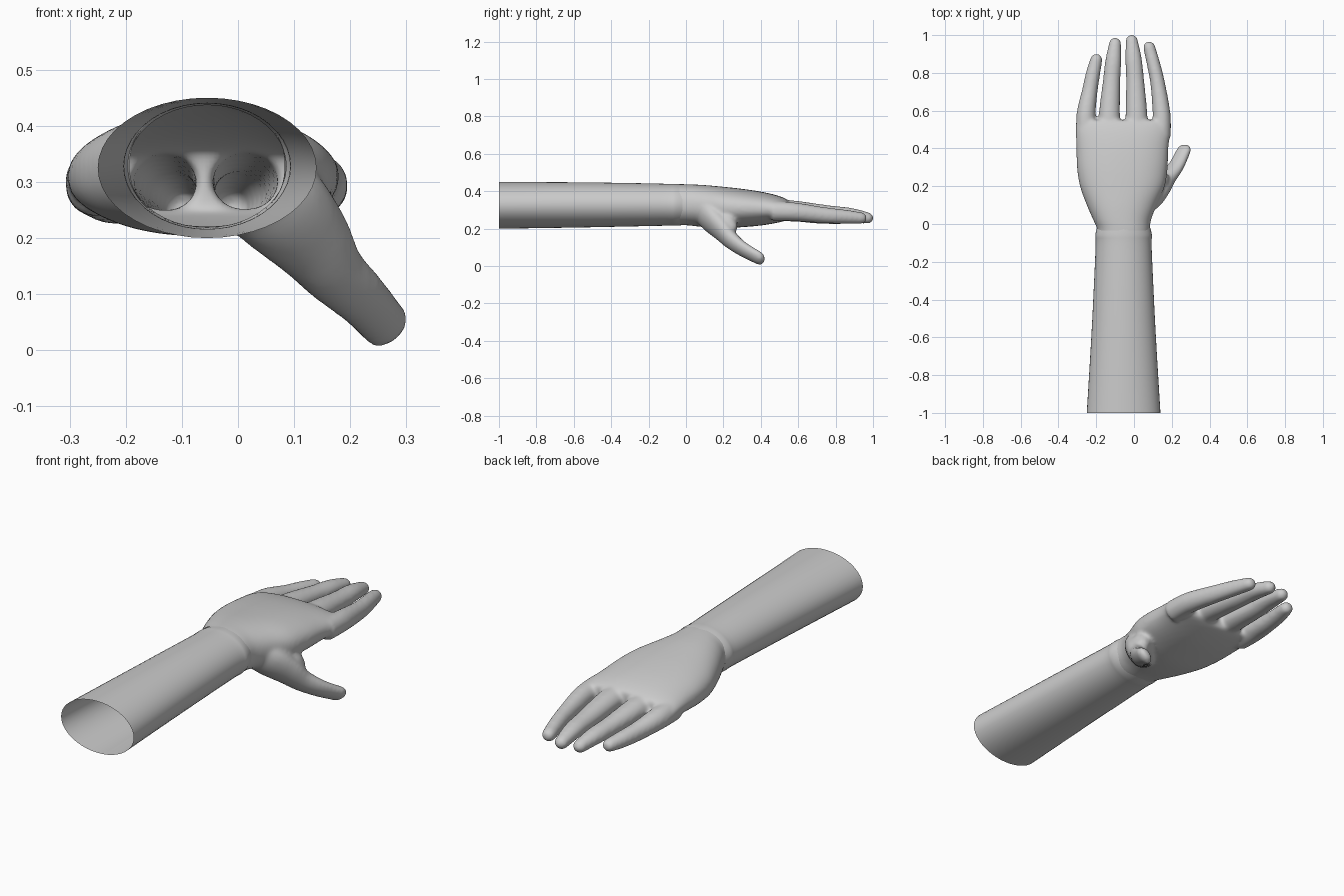
import bpy, bmesh, math
from mathutils import Vector

if "Cube" in bpy.data.objects:
    bpy.data.objects.remove(bpy.data.objects["Cube"])

skin = bpy.data.materials.new("plain grey")
skin.diffuse_color = (0.6, 0.6, 0.6, 1)
skin.use_nodes = True
skin.node_tree.nodes["Principled BSDF"].inputs["Base Color"].default_value = skin.diffuse_color


def spow(v, p):
    return math.copysign(abs(v) ** p, v)


def loft(bm, sections, sides, hint=(1, 0, 0), power=1.0, caps=True, axis=None):
    """Skin rings through sections of (centre, half width, half thickness)."""
    rings = []
    pts = [Vector(s[0]) for s in sections]
    for i, (c, ru, rv) in enumerate(sections):
        d = axis or (pts[min(i + 1, len(pts) - 1)] - pts[max(i - 1, 0)])
        d = Vector(d).normalized()
        h = Vector(hint)
        u = (h - d * h.dot(d)).normalized()
        v = u.cross(d)
        ring = []
        for k in range(sides):
            a = 2 * math.pi * k / sides
            ring.append(bm.verts.new(Vector(c) + u * ru * spow(math.cos(a), power)
                                     + v * rv * spow(math.sin(a), power)))
        rings.append(ring)
    for a, b in zip(rings, rings[1:]):
        for k in range(sides):
            n = (k + 1) % sides
            bm.faces.new((a[k], a[n], b[n], b[k]))
    if caps:
        bm.faces.new(rings[0][::-1])
        bm.faces.new(rings[-1])


def interpolate(keys, steps):
    """Smooth curve through rows of numbers."""
    out = []
    for i in range(len(keys) - 1):
        p0, p1 = keys[max(i - 1, 0)], keys[i]
        p2, p3 = keys[i + 1], keys[min(i + 2, len(keys) - 1)]
        for s in range(steps):
            t = s / steps
            out.append([0.5 * (2 * b + (c - a) * t + (2 * a - 5 * b + 4 * c - d) * t * t
                               + (3 * b - a - 3 * c + d) * t ** 3)
                        for a, b, c, d in zip(p0, p1, p2, p3)])
    out.append(list(keys[-1]))
    return out


def digit(bm, keys, tip, hint=(1, 0, 0)):
    """Tapered finger with a rounded tip; keys are x, y, z, half width, half thickness."""
    rows = interpolate(keys, 6)
    sections = [((r[0], r[1], r[2]), r[3], r[4]) for r in rows]
    end = Vector(rows[-1][:3])
    d = (end - Vector(rows[-2][:3])).normalized()
    for a in (20, 40, 58, 74, 84):
        a = math.radians(a)
        sections.append((tuple(end + d * tip * math.sin(a)),
                         rows[-1][3] * math.cos(a), rows[-1][4] * math.cos(a)))
    loft(bm, sections, 24, hint)


def finish(bm, name):
    bmesh.ops.recalc_face_normals(bm, faces=bm.faces)
    mesh = bpy.data.meshes.new(name)
    bm.to_mesh(mesh)
    bm.free()
    mesh.materials.append(skin)
    ob = bpy.data.objects.new(name, mesh)
    bpy.context.collection.objects.link(ob)
    bpy.ops.object.select_all(action='DESELECT')
    ob.select_set(True)
    bpy.context.view_layer.objects.active = ob
    return ob


# Forearm: open tube; rows are y, half width, half height, centre z
bm = bmesh.new()
arm = [(-1, 0.195, 0.125, 0.325), (-0.6, 0.171, 0.121, 0.327), (-0.3, 0.156, 0.116, 0.328),
       (-0.11, 0.148, 0.112, 0.328), (-0.06, 0.15, 0.112, 0.328), (-0.02, 0.141, 0.109, 0.328)]
loft(bm, [((-0.055, y, z), w, h) for y, w, h, z in interpolate(arm, 4)],
     44, caps=False, axis=(0, 1, 0))
finish(bm, "forearm")
bpy.ops.object.shade_smooth_by_angle()

# Palm: rows are y, left x, right x, bottom z, top z
bm = bmesh.new()
palm = [(-0.09, -0.192, 0.082, 0.222, 0.436), (-0.03, -0.194, 0.084, 0.22, 0.438),
        (0.02, -0.215, 0.09, 0.217, 0.437), (0.1, -0.25, 0.12, 0.208, 0.433),
        (0.2, -0.286, 0.163, 0.203, 0.424), (0.3, -0.302, 0.178, 0.208, 0.413),
        (0.4, -0.305, 0.182, 0.217, 0.398), (0.48, -0.308, 0.19, 0.23, 0.38),
        (0.53, -0.307, 0.193, 0.242, 0.362), (0.55, -0.296, 0.183, 0.252, 0.348)]
loft(bm, [(((l + r) / 2, y, (b + t) / 2), (r - l) / 2, (t - b) / 2)
          for y, l, r, b, t in interpolate(palm, 4)], 48, power=0.9, axis=(0, 1, 0))

# Four fingers: base x, middle x, tip x, tip y, base half width, base z
fingers = [(-0.254, -0.234, -0.199, 0.872, 0.052, 0.288),
           (-0.130, -0.119, -0.100, 0.957, 0.058, 0.298),
           (0.013, 0.006, -0.012, 0.972, 0.060, 0.300),
           (0.146, 0.126, 0.080, 0.937, 0.049, 0.290)]
for bx, mx, tx, ty, w, z in fingers:
    my = 0.5 + (ty - 0.5) * 0.55
    digit(bm, [(bx, 0.46, z + 0.005, w, 0.054), (bx, 0.58, z, w * 0.97, 0.05),
               (mx, my, z - 0.018, w * 0.8, 0.043),
               ((mx + tx) / 2, (my + ty) / 2 + 0.01, z - 0.026, w * 0.73, 0.038),
               (tx, ty, 0.257, 0.032, 0.031)], 0.03)

# Thumb with its fleshy base
digit(bm, [(0.02, 0.09, 0.30, 0.085, 0.06), (0.08, 0.135, 0.25, 0.088, 0.058),
           (0.13, 0.19, 0.195, 0.075, 0.051), (0.17, 0.24, 0.14, 0.059, 0.042),
           (0.222, 0.305, 0.09, 0.05, 0.033), (0.263, 0.388, 0.044, 0.045, 0.028)],
      0.038, hint=(0.75, 0, 0.66))

# Web between thumb and palm
digit(bm, [(0.06, 0.16, 0.28, 0.07, 0.07), (0.13, 0.22, 0.235, 0.052, 0.05),
           (0.155, 0.24, 0.205, 0.035, 0.038)], 0.03, hint=(0.75, 0, 0.66))
hand = finish(bm, "hand")

# Fuse the hand into one skin, soften it, and open it at the wrist
remesh = hand.modifiers.new("fuse", 'REMESH')
remesh.mode = 'VOXEL'
remesh.voxel_size = 0.008
bpy.ops.object.modifier_apply(modifier="fuse")
bm = bmesh.new()
bm.from_mesh(hand.data)
for _ in range(6):
    bmesh.ops.smooth_vert(bm, verts=bm.verts, factor=0.5,
                          use_axis_x=True, use_axis_y=True, use_axis_z=True)
bmesh.ops.bisect_plane(bm, geom=bm.verts[:] + bm.edges[:] + bm.faces[:],
                       plane_co=(0, -0.035, 0), plane_no=(0, 1, 0), clear_inner=True)
for f in bm.faces:
    f.smooth = True
    f.material_index = 0
bm.to_mesh(hand.data)
bm.free()
if not hand.data.materials:
    hand.data.materials.append(skin)
